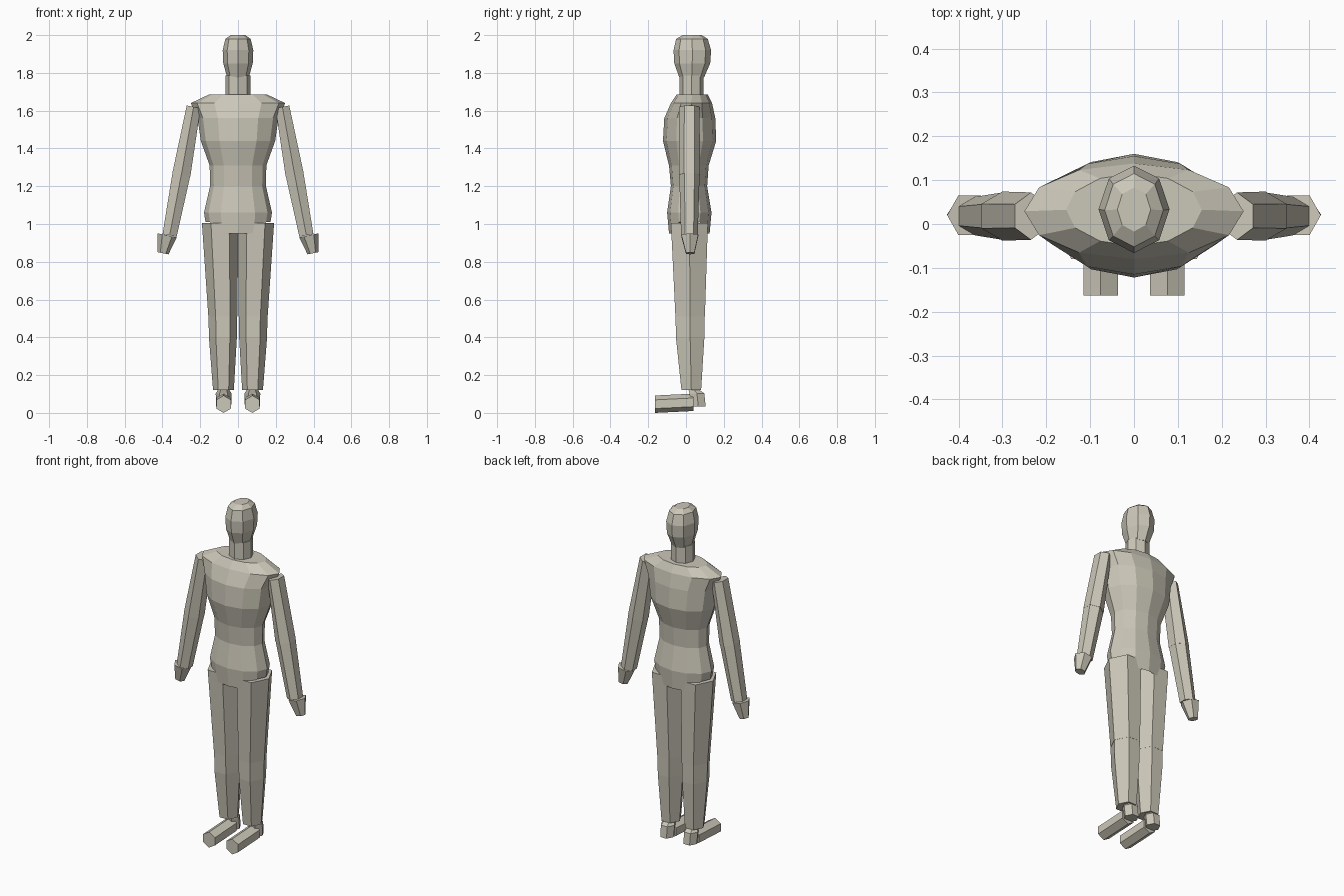
import bpy, bmesh, math

if "Cube" in bpy.data.objects:
    bpy.data.objects.remove(bpy.data.objects["Cube"], do_unlink=True)

clay = bpy.data.materials.new("warm_grey_clay")
clay.use_nodes = True
COLOUR = (0.6, 0.57, 0.48, 1)
clay.diffuse_color = COLOUR
clay.node_tree.nodes["Principled BSDF"].inputs["Base Color"].default_value = COLOUR


def ring(center, rx, ry, sides, turn=0.0, tilt=0.0, axis="z"):
    """Polygon around a centre; axis z lies flat, axis y stands upright."""
    cx, cy, cz = center
    pts = []
    for i in range(sides):
        a = turn + 2 * math.pi * i / sides
        u, v = rx * math.cos(a), ry * math.sin(a)
        pts.append((cx + u, cy, cz + v) if axis == "y" else (cx + u, cy + v, cz + tilt * u))
    return pts


def loft(name, rings, side=1):
    """Skin a stack of equal rings and cap both ends."""
    bm = bmesh.new()
    loops = [[bm.verts.new((x * side, y, z)) for x, y, z in r] for r in rings]
    n = len(loops[0])
    for low, high in zip(loops, loops[1:]):
        for i in range(n):
            j = (i + 1) % n
            bm.faces.new((low[i], low[j], high[j], high[i]))
    bm.faces.new(loops[0])
    bm.faces.new(loops[-1])
    bmesh.ops.recalc_face_normals(bm, faces=bm.faces)
    mesh = bpy.data.meshes.new(name)
    bm.to_mesh(mesh)
    bm.free()
    mesh.materials.append(clay)
    obj = bpy.data.objects.new(name, mesh)
    bpy.context.collection.objects.link(obj)
    return obj


def column(sections, sides, turn=0.0):
    """Rings from (height, half width, front y, back y)."""
    return [ring((0, (f + b) / 2, z), w, (b - f) / 2, sides, turn) for z, w, f, b in sections]


# Torso, with the hip sides cut higher than the crotch
torso = column([
    (1.01, 0.172, -0.09, 0.125),
    (1.06, 0.18, -0.1, 0.135),
    (1.2, 0.148, -0.08, 0.112),
    (1.31, 0.15, -0.09, 0.12),
    (1.44, 0.197, -0.122, 0.16),
    (1.56, 0.214, -0.115, 0.155),
    (1.64, 0.25, -0.08, 0.138),
    (1.685, 0.155, -0.05, 0.115)], 12)
torso[0] = [(x, y, 0.95 if abs(x) < 0.1 else z) for x, y, z in torso[0]]
loft("torso", torso)

# Neck and head
loft("neck", column([(1.67, 0.066, -0.035, 0.092), (1.785, 0.066, -0.035, 0.092)], 8))
loft("head", column([
    (1.775, 0.057, -0.035, 0.095),
    (1.85, 0.078, -0.062, 0.128),
    (1.92, 0.081, -0.066, 0.133),
    (1.98, 0.067, -0.052, 0.115),
    (2.0, 0.038, -0.017, 0.083)], 8))

# Limbs, built once for each side
FLAT_OUT = math.pi / 6
TILT = 0.2
for label, s in (("left", 1), ("right", -1)):
    shoulder = ring((0.235, 0.018, 1.62), 0.042, 0.054, 6, FLAT_OUT, TILT)
    elbow = ring((0.3, 0.018, 1.26), 0.055, 0.056, 6, FLAT_OUT, TILT)
    forearm_top = ring((0.3, 0.018, 1.262), 0.054, 0.054, 6, FLAT_OUT, TILT)
    wrist = ring((0.362, 0.018, 0.94), 0.043, 0.044, 6, FLAT_OUT, TILT)
    loft(label + "_upper_arm", [shoulder, elbow], s)
    loft(label + "_forearm", [forearm_top, wrist], s)
    loft(label + "_hand", [
        ring((0.375, 0.02, 0.94), 0.051, 0.052, 6, 0, TILT),
        ring((0.397, 0.022, 0.845), 0.029, 0.026, 6, 0, TILT)], s)

    loft(label + "_thigh", [
        ring((0.095, 0.018, 1.005), 0.096, 0.113, 6),
        ring((0.08, 0.022, 0.51), 0.077, 0.09, 6)], s)
    loft(label + "_shin", [
        ring((0.08, 0.022, 0.513), 0.076, 0.089, 6),
        ring((0.08, 0.022, 0.4), 0.074, 0.087, 6),
        ring((0.077, 0.028, 0.12), 0.055, 0.06, 6)], s)

    # Foot lies along y; the heel stands under the shin
    loft(label + "_foot", [
        ring((0.076, -0.163, 0.046), 0.045, 0.046, 6, FLAT_OUT, 0, "y"),
        ring((0.076, 0.04, 0.056), 0.045, 0.046, 6, FLAT_OUT, 0, "y")], s)
    loft(label + "_heel", [
        ring((0.076, 0.065, 0.035), 0.04, 0.045, 6),
        ring((0.076, 0.058, 0.103), 0.042, 0.045, 6),
        ring((0.076, 0.04, 0.125), 0.028, 0.032, 6)], s)
